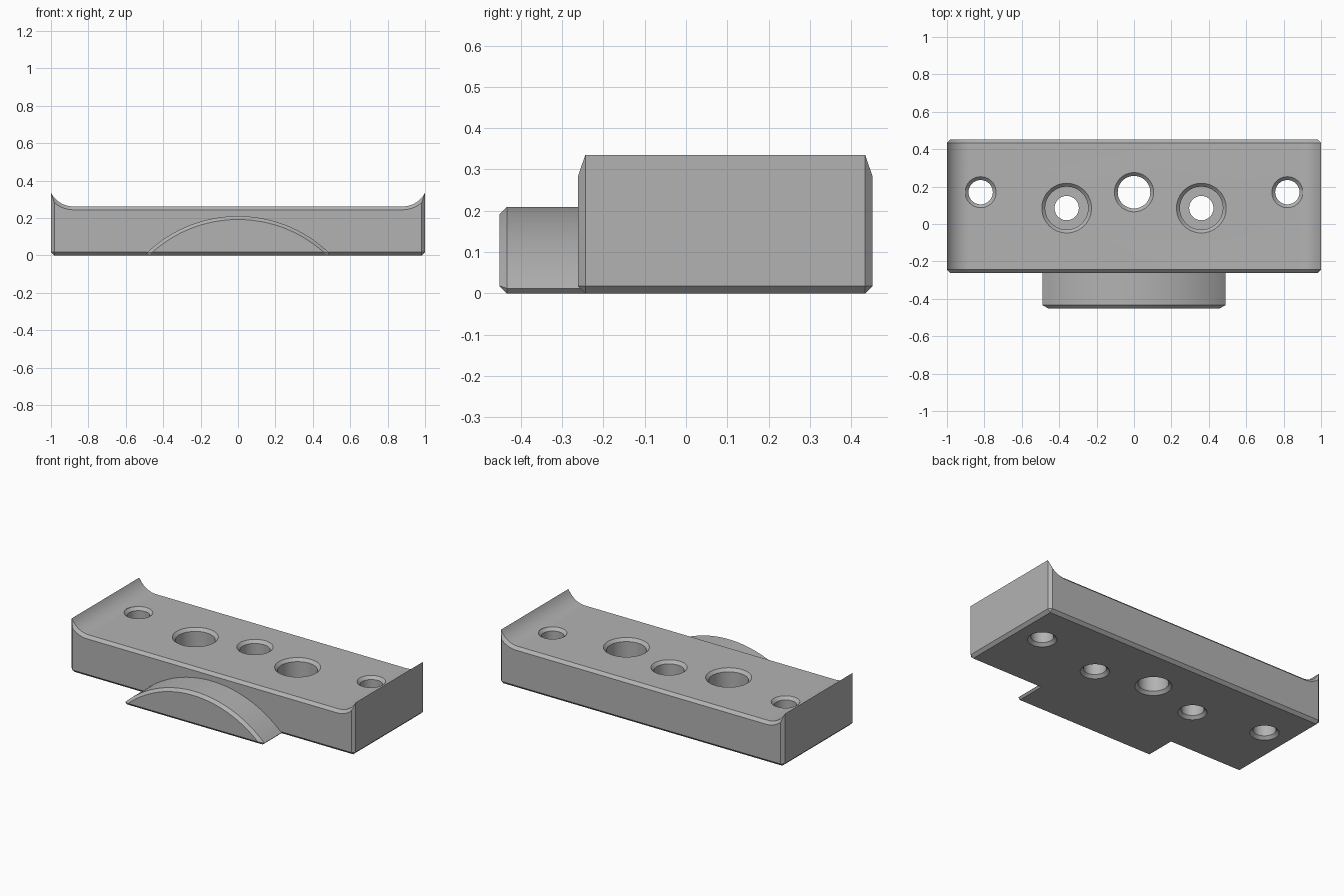
import bpy, bmesh, math

if "Cube" in bpy.data.objects:
    bpy.data.objects.remove(bpy.data.objects["Cube"])

C = 0.018  # chamfer size

grey = bpy.data.materials.new("mid grey")
grey.diffuse_color = (0.45, 0.45, 0.45, 1)
grey.use_nodes = True
grey.node_tree.nodes["Principled BSDF"].inputs["Base Color"].default_value = grey.diffuse_color


def make_object(name, bm):
    bmesh.ops.remove_doubles(bm, verts=bm.verts, dist=1e-5)
    bmesh.ops.recalc_face_normals(bm, faces=bm.faces)
    mesh = bpy.data.meshes.new(name)
    bm.to_mesh(mesh)
    bm.free()
    mesh.materials.append(grey)
    obj = bpy.data.objects.new(name, mesh)
    bpy.context.collection.objects.link(obj)
    return obj


def loft(bm, rings):
    """Skin a list of equal-length closed rings and cap both ends."""
    loops = [[bm.verts.new(p) for p in ring] for ring in rings]
    for a, b in zip(loops, loops[1:]):
        for i in range(len(a)):
            j = (i + 1) % len(a)
            bm.faces.new((a[i], a[j], b[j], b[i]))
    bm.faces.new(loops[0])
    bm.faces.new(loops[-1])


def at_y(profile, y):
    return [(x, y, z) for x, z in profile]


def mirrored(half):
    return half + [(-x, z) for x, z in reversed(half)]


def plate_profile(d):
    """Plate outline inset by d, with upswept fillets at both ends."""
    cx, cz, r = 0.88, 0.397, 0.135 + d
    x_end = 1 - d
    a_end = math.asin((x_end - cx) / r)
    half = [(0.982, d), (x_end, C)]
    for i in range(17):
        a = a_end * (1 - i / 16)
        half.append((cx + r * math.sin(a), cz - r * math.cos(a)))
    return mirrored(half)


def boss_profile(d):
    """Circular segment outline inset by d."""
    r, cz = 0.705 - d, -0.495
    z0 = 0.012 if d == 0 else C
    x0 = math.sqrt(r * r - (z0 - cz) ** 2)
    a_end = math.asin(x0 / r)
    half = [(0.478 if d == 0 else x0, d)]
    for i in range(24):
        a = a_end * (1 - i / 24)
        half.append((r * math.sin(a), cz + r * math.cos(a)))
    return mirrored(half)


# Main plate with chamfered front and back
bm = bmesh.new()
full, inset = plate_profile(0), plate_profile(C)
loft(bm, [at_y(inset, -0.262), at_y(full, -0.262 + C),
          at_y(full, 0.452 - C), at_y(inset, 0.452)])
plate = make_object("plate", bm)

# Arched boss on the front
bm = bmesh.new()
full, inset = boss_profile(0), boss_profile(C)
loft(bm, [at_y(inset, -0.452), at_y(full, -0.452 + C), at_y(full, -0.2)])
boss = make_object("arched_boss", bm)

# Hole cutters as (radius, height) steps: chamfered bores and counterbores
TOP = 0.262


def bore(r):
    return [(r + C, -0.1), (r + C, 0), (r, C), (r, TOP - C), (r + C, TOP), (r + C, 0.5)]


counterbore = [(0.065 + C, -0.1), (0.065 + C, 0), (0.065, C), (0.065, 0.11),
               (0.115, 0.11), (0.115, TOP - C), (0.133, TOP), (0.133, 0.5)]
holes = [(0, 0.17, bore(0.087))]
for s in (-1, 1):
    holes += [(s * 0.36, 0.085, counterbore), (s * 0.82, 0.17, bore(0.065))]
bm = bmesh.new()
N = 48
for x, y, steps in holes:
    loft(bm, [[(x + r * math.cos(2 * math.pi * i / N),
                y + r * math.sin(2 * math.pi * i / N), z) for i in range(N)]
              for r, z in steps])
cutter = make_object("hole_cutter", bm)
cutter.hide_render = True


def boolean(obj, other, operation):
    mod = obj.modifiers.new(operation.lower(), 'BOOLEAN')
    mod.operation, mod.solver, mod.object = operation, 'EXACT', other
    bpy.context.view_layer.objects.active = obj
    bpy.ops.object.modifier_apply(modifier=mod.name)
    bpy.data.objects.remove(other)


# Fuse the boss, cut the holes and smooth the curved faces
boolean(plate, boss, 'UNION')
boolean(plate, cutter, 'DIFFERENCE')
plate.name = "mounting_plate"
bpy.ops.object.select_all(action='DESELECT')
plate.select_set(True)
bpy.context.view_layer.objects.active = plate
bpy.ops.object.shade_smooth_by_angle(angle=math.radians(25))
